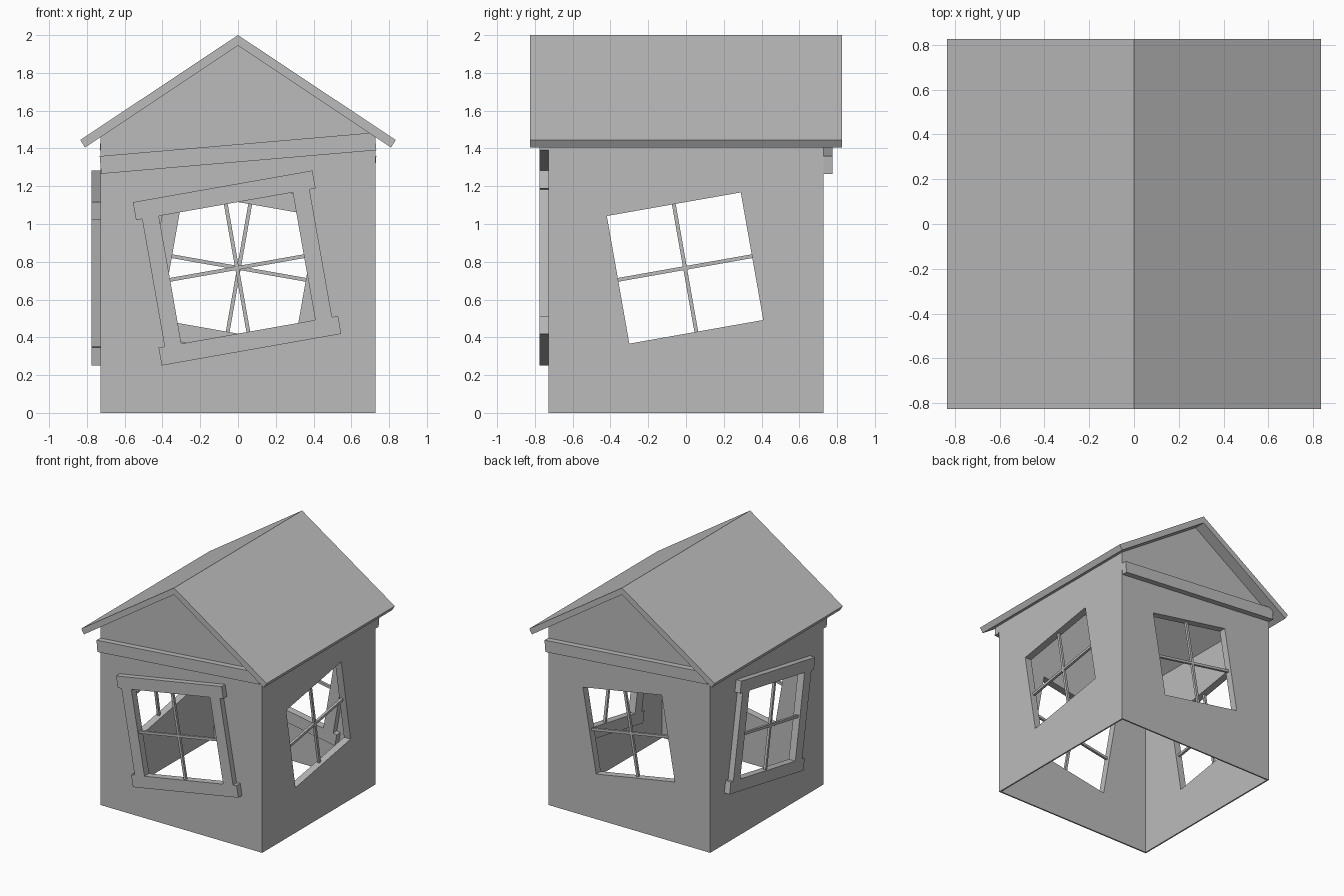
import bpy, bmesh
from math import radians
from mathutils import Matrix, Vector

cube = bpy.data.objects.get("Cube")
if cube:
    bpy.data.objects.remove(cube, do_unlink=True)

grey = bpy.data.materials.new("plain_grey")
grey.use_nodes = True
grey.diffuse_color = (0.5, 0.5, 0.5, 1)
grey.node_tree.nodes["Principled BSDF"].inputs["Base Color"].default_value = (0.5, 0.5, 0.5, 1)

W = 0.728            # half width of the house
T = 0.012            # wall thickness
EAVE, RIDGE = 1.46, 1.945
FRAME = 0.047        # frame and plank depth
OPEN = (0.36, 0.343)  # half size of a window opening


def panel(name, loops, y0, y1, angle=0, flip=False):
    """Outline loops (first outer, then holes) in x/z, given depth y0..y1, turned about z."""
    bm = bmesh.new()
    for loop in loops:
        vs = [bm.verts.new((-u if flip else u, y0, v)) for u, v in loop]
        for a, b in zip(vs, vs[1:] + vs[:1]):
            bm.edges.new((a, b))
    bmesh.ops.triangle_fill(bm, use_beauty=True, edges=bm.edges[:], normal=(0, -1, 0))
    out = bmesh.ops.extrude_face_region(bm, geom=bm.faces[:])["geom"]
    moved = [g for g in out if isinstance(g, bmesh.types.BMVert)]
    bmesh.ops.translate(bm, verts=moved, vec=(0, y1 - y0, 0))
    bmesh.ops.recalc_face_normals(bm, faces=bm.faces[:])
    bm.transform(Matrix.Rotation(radians(angle), 4, 'Z'))
    mesh = bpy.data.meshes.new(name)
    bm.to_mesh(mesh)
    bm.free()
    mesh.materials.append(grey)
    obj = bpy.data.objects.new(name, mesh)
    bpy.context.collection.objects.link(obj)
    return obj


def rect(w, h):
    return [(-w, -h), (w, -h), (w, h), (-w, h)]


def tilt(points, degrees, centre):
    """Turn points in the x/z plane, then move them to a centre."""
    rot = Matrix.Rotation(radians(degrees), 2)
    return [tuple(rot @ Vector(p) + Vector(centre)) for p in points]


def tilt_window(points):
    return tilt(points, 10, (-0.005, 0.767))


# Frame outline: stiles between two longer rails
stile, rail, top = 0.45, 0.4825, OPEN[1] + 0.096
right_half = [(rail, -top), (rail, -OPEN[1]), (stile, -OPEN[1]),
              (stile, OPEN[1]), (rail, OPEN[1]), (rail, top)]
outline = right_half + [(-u, v) for u, v in reversed(right_half)]
opening = tilt_window(rect(*OPEN))

gable = [(-W, 0), (W, 0), (W, EAVE), (0, RIDGE), (-W, EAVE)]
side = [(T - W, 0), (W - T, 0), (W - T, EAVE), (T - W, EAVE)]

# Walls with windows: side name, turn, mirrored, outline, frame outside or inside
for where, angle, flip, shape, outside in (
        ("front", 0, False, gable, True),
        ("left", 90, False, side, False),
        ("back", 180, False, gable, False),
        ("right", -90, True, side, True)):
    panel(where + "_wall", [shape, opening], -W, T - W, angle, flip)
    y0, y1 = (-W - FRAME, -W) if outside else (T - W, T - W + FRAME)
    panel(where + "_window_frame", [tilt_window(outline), opening], y0, y1, angle, flip)
    # Crossed glazing bars
    mid = (y0 + y1) / 2
    for part, w, h in (("upright", 0.01, OPEN[1]), ("crossbar", OPEN[0], 0.01)):
        panel(f"{where}_window_{part}", [tilt_window(rect(w, h))],
              mid - 0.01, mid + 0.01, angle, flip)

# Slanted planks under the gables
for where, angle in (("front", 0), ("back", 180)):
    panel(where + "_plank", [tilt(rect(0.731, 0.047), 4.9, (0, 1.375))],
          -W - FRAME, -W, angle)

# Pitched roof
panel("roof", [[(-0.835, 1.445), (0, 2), (0.835, 1.445),
                (0.81, 1.405), (0, RIDGE), (-0.81, 1.405)]], -0.825, 0.825)
